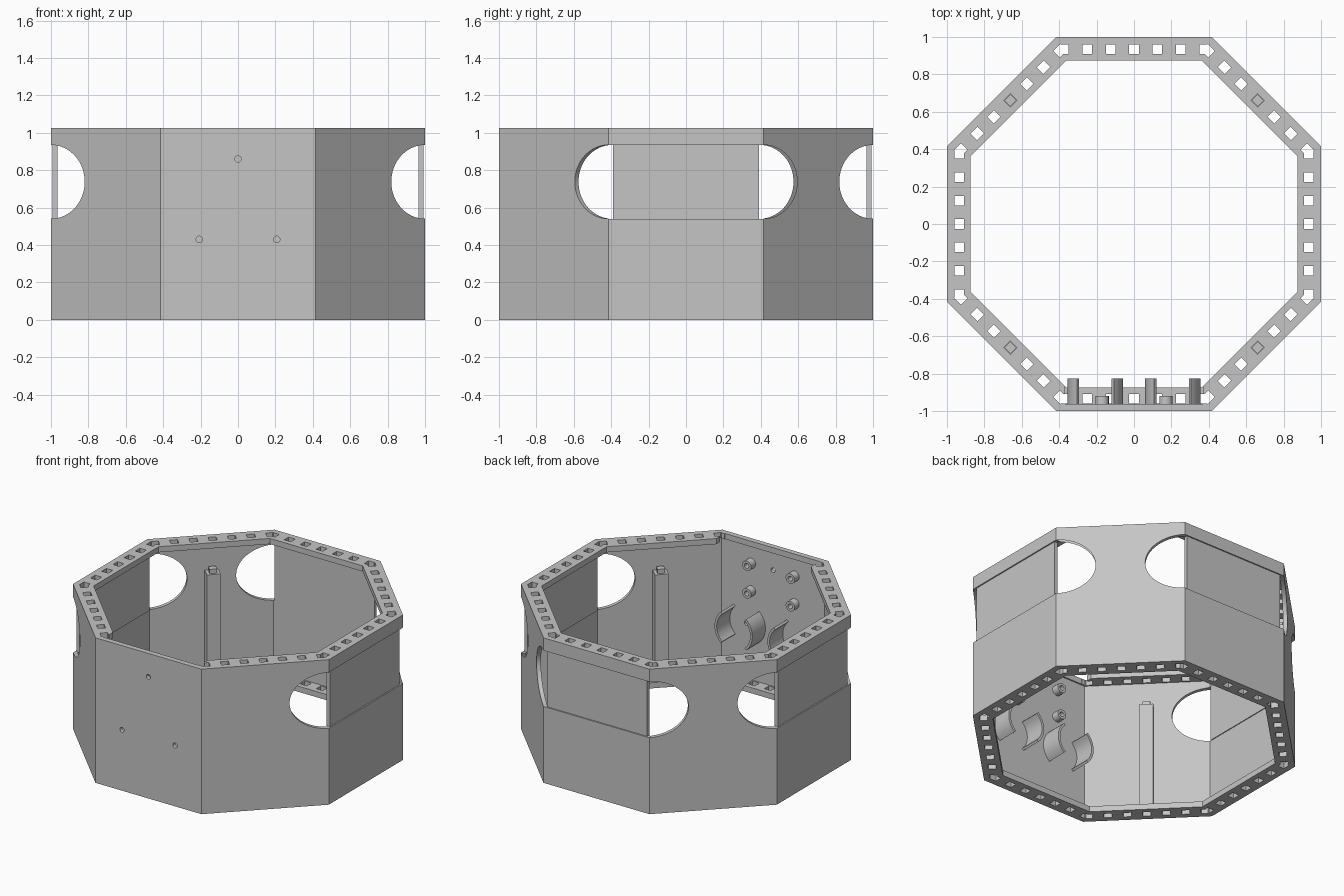
import bpy, bmesh, math
from mathutils import Matrix, Vector

if "Cube" in bpy.data.objects:
    bpy.data.objects.remove(bpy.data.objects["Cube"])

H = 1.025                      # total height
LIP = 0.04                     # flange thickness
HALF = math.tan(math.pi / 8)   # half the length of one octagon side
SILL, HEAD = 0.54, 0.935       # window band
LEFT, BACK, RIGHT, FRONT = 0, 2, 4, 6
WALL_IN = 0.972

grey = bpy.data.materials.new("light_grey")
grey.use_nodes = True
colour = (0.56, 0.56, 0.56, 1)
grey.diffuse_color = colour
grey.node_tree.nodes["Principled BSDF"].inputs["Base Color"].default_value = colour


def finish(name, bm):
    bmesh.ops.recalc_face_normals(bm, faces=bm.faces)
    mesh = bpy.data.meshes.new(name)
    bm.to_mesh(mesh)
    bm.free()
    mesh.materials.append(grey)
    obj = bpy.data.objects.new(name, mesh)
    bpy.context.scene.collection.objects.link(obj)
    return obj


def side(k):
    """Frame of octagon side k: x points outward, y runs along the side."""
    return Matrix.Rotation(k * math.pi / 4, 4, "Z")


def box(bm, frame, xs, ys, zs):
    lo, hi = Vector((xs[0], ys[0], zs[0])), Vector((xs[1], ys[1], zs[1]))
    size = hi - lo
    bmesh.ops.create_cube(bm, size=1, matrix=frame @ Matrix.Translation((lo + hi) / 2)
                          @ Matrix.Diagonal((*size, 1)))


def rod(bm, frame, xs, y, z, ry, rz, segments=32):
    bmesh.ops.create_cone(
        bm, cap_ends=True, segments=segments, radius1=1, radius2=1, depth=1,
        matrix=frame @ Matrix.Translation(((xs[0] + xs[1]) / 2, y, z))
        @ Matrix.Diagonal((xs[1] - xs[0], ry, rz, 1)) @ Matrix.Rotation(math.pi / 2, 4, "Y"))


def extrude_outline(bm, frame, outline, xs):
    """Closed outline in the side's (y, z) plane, extruded along its normal."""
    face = bm.faces.new([bm.verts.new(frame @ Vector((xs[0], y, z))) for y, z in outline])
    moved = bmesh.ops.extrude_face_region(bm, geom=[face], use_keep_orig=True)["geom"]
    step = frame.to_3x3() @ Vector((xs[1] - xs[0], 0, 0))
    bmesh.ops.translate(bm, vec=step, verts=[g for g in moved if isinstance(g, bmesh.types.BMVert)])


def cut(target, bm):
    cutter = finish("cutter", bm)
    cutter.hide_render = True
    mod = target.modifiers.new("cut", "BOOLEAN")
    mod.operation, mod.solver, mod.object = "DIFFERENCE", "EXACT", cutter
    bpy.context.view_layer.update()
    graph = bpy.context.evaluated_depsgraph_get()
    mesh = bpy.data.meshes.new_from_object(target.evaluated_get(graph))
    target.modifiers.clear()
    target.data = mesh
    bpy.data.objects.remove(cutter)


# Octagonal shell: channel section with flanges at top and bottom
section = [(1, 0), (1, H), (0.875, H), (0.875, H - LIP),
           (WALL_IN, H - LIP), (WALL_IN, LIP), (0.875, LIP), (0.875, 0)]
bm = bmesh.new()
rings = []
for k in range(8):
    a = (k + 0.5) * math.pi / 4
    r = 1 / math.cos(math.pi / 8)
    rings.append([bm.verts.new((d * r * math.cos(a), d * r * math.sin(a), z)) for d, z in section])
for k in range(8):
    here, after = rings[k], rings[(k + 1) % 8]
    for i in range(len(section)):
        j = (i + 1) % len(section)
        bm.faces.new((here[i], after[i], after[j], here[j]))
shell = finish("octagonal_shell", bm)

# Square flange holes, alternate sides at a time so cutters stay separate
for start in (0, 1):
    bm = bmesh.new()
    for k in range(start, 8, 2):
        for n in range(-3, 4):
            y = n * 0.125
            box(bm, side(k), (0.91, 0.96), (y - 0.026, y + 0.026), (-0.1, H + 0.1))
    cut(shell, bm)

# Front flange opening and the panel bands on three sides
bm = bmesh.new()
box(bm, side(FRONT), (0.8, 0.962), (-0.37, 0.37), (H - LIP - 0.004, H + 0.1))
for k in (LEFT, BACK, RIGHT):
    box(bm, side(k), (0.95, 1.1), (-HALF, HALF), (SILL, HEAD))
cut(shell, bm)

# Half-round windows beside the panels
for k, end in ((7, 1), (1, -1), (1, 1), (3, -1), (3, 1), (5, -1)):
    bm = bmesh.new()
    rod(bm, side(k), (0.9, 1.1), end * HALF, (SILL + HEAD) / 2, 0.255, (HEAD - SILL) / 2, 64)
    cut(shell, bm)

# Small screw holes through the front
bm = bmesh.new()
for y, z in ((0, 0.86), (-0.207, 0.43), (0.207, 0.43)):
    rod(bm, side(FRONT), (0.9, 1.1), y, z, 0.017, 0.017, 24)
cut(shell, bm)

# Slightly recessed panels
for k, name in ((LEFT, "left_panel"), (BACK, "back_panel"), (RIGHT, "right_panel")):
    bm = bmesh.new()
    box(bm, side(k), (0.966, 0.991), (-0.39, 0.39), (SILL - 0.002, HEAD + 0.002))
    finish(name, bm)

# Corner posts with locating pegs on the diagonal sides
for k in (1, 3, 5, 7):
    bm = bmesh.new()
    box(bm, side(k), (0.895, 0.98), (-0.045, 0.045), (LIP - 0.01, 0.79))
    box(bm, side(k), (0.912, 0.958), (-0.024, 0.024), (0.78, 0.82))
    finish("support_post_%d" % k, bm)

# Curved sensor clips inside the front
for tag, y in (("right", -0.207), ("left", 0.207)):
    bm = bmesh.new()
    for facing in (0, math.pi):
        steps = [facing + math.radians(-48 + 8 * i) for i in range(13)]
        arc = [(y + 0.148 * math.cos(a), 0.43 + 0.148 * math.sin(a)) for a in steps]
        arc += [(y + 0.131 * math.cos(a), 0.43 + 0.131 * math.sin(a)) for a in reversed(steps)]
        extrude_outline(bm, side(FRONT), arc, (0.825, 0.98))
    finish(tag + "_curved_clips", bm)

# Hollow mounting bosses inside the front
bm = bmesh.new()
bores = bmesh.new()
for y in (-0.17, 0.17):
    for z in (0.67, 0.865):
        rod(bm, side(FRONT), (0.92, 0.98), y, z, 0.035, 0.035)
        rod(bores, side(FRONT), (0.85, 0.965), y, z, 0.017, 0.017)
bosses = finish("mounting_bosses", bm)
cut(bosses, bores)

# Smooth only the shallow angles of curved parts
bpy.ops.object.select_all(action="DESELECT")
for obj in bpy.context.scene.objects:
    if obj.type == "MESH":
        obj.select_set(True)
        bpy.context.view_layer.objects.active = obj
bpy.ops.object.shade_smooth_by_angle(angle=math.radians(30))
